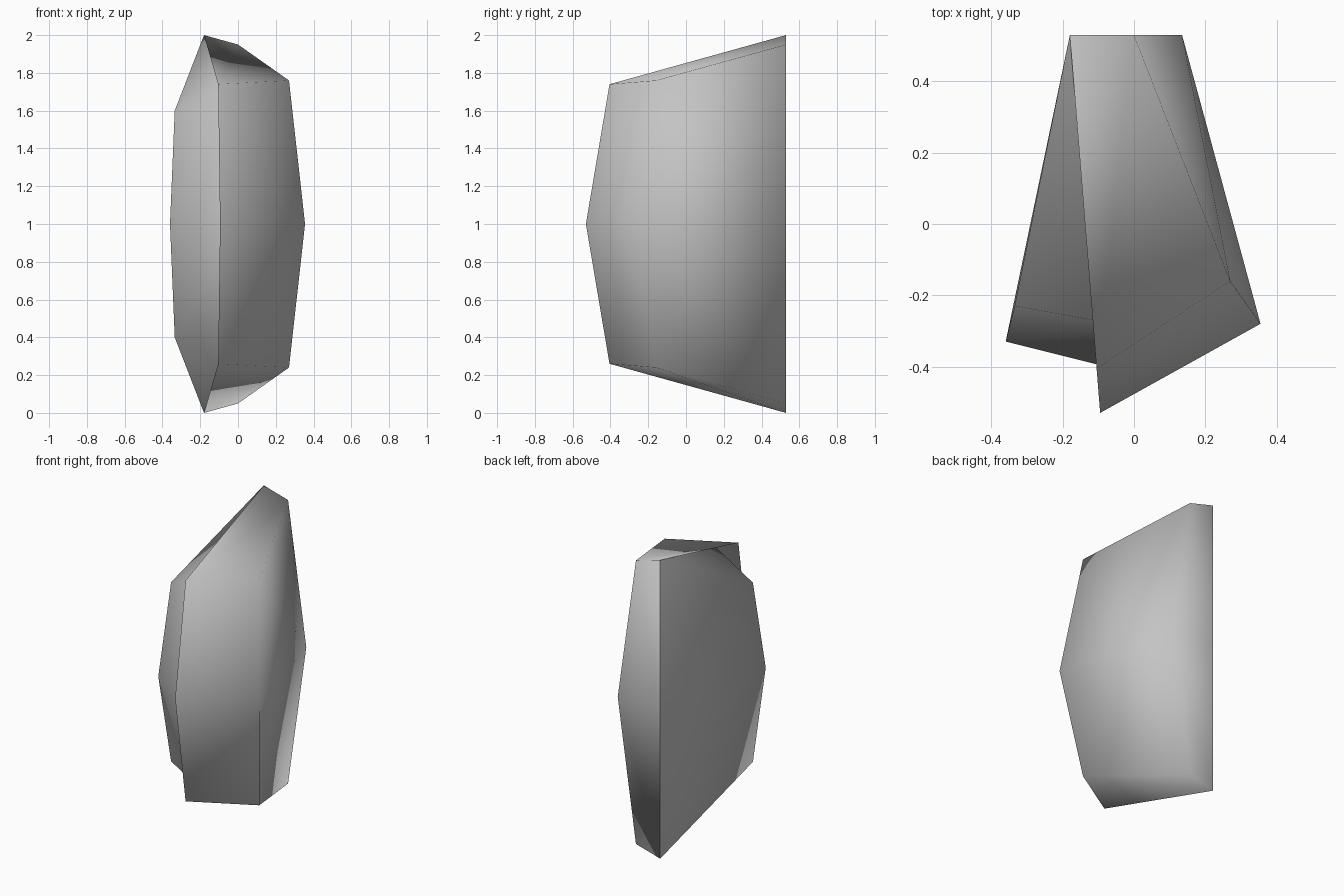
import bpy, bmesh

if "Cube" in bpy.data.objects:
    bpy.data.objects.remove(bpy.data.objects["Cube"])

grey = bpy.data.materials.new("plain grey")
grey.diffuse_color = (0.55, 0.55, 0.55, 1)
grey.use_nodes = True
grey.node_tree.nodes["Principled BSDF"].inputs["Base Color"].default_value = grey.diffuse_color


def shell(name, top, middle):
    """Open-sided shell: end caps plus side panels, mirrored about z = 1."""
    bm = bmesh.new()
    up = [bm.verts.new(p) for p in top]
    mid = [bm.verts.new((x, y, 1.0)) for x, y in middle]
    low = [bm.verts.new((x, y, 2.0 - z)) for x, y, z in top]
    for a, b in ((up, mid), (mid, low)):
        for i in range(len(a) - 1):
            bm.faces.new((a[i], b[i], b[i + 1], a[i + 1]))
    bm.faces.new(up)
    bm.faces.new(low[::-1])
    bmesh.ops.recalc_face_normals(bm, faces=bm.faces)
    for f in bm.faces:
        f.smooth = True
    me = bpy.data.meshes.new(name)
    bm.to_mesh(me)
    bm.free()
    me.materials.append(grey)
    ob = bpy.data.objects.new(name, me)
    bpy.context.collection.objects.link(ob)
    return ob


# Main faceted body: front, right and back panels with sloped ends
shell("main_shell",
      [(-0.105, -0.405, 1.74), (0.27, -0.16, 1.76), (0.0, 0.53, 1.95), (-0.18, 0.53, 2.0)],
      [(-0.095, -0.53), (0.355, -0.28), (0.135, 0.53), (-0.18, 0.53)])

# Smaller side wing: front and left panels, tucked into the open side of the body
shell("side_shell",
      [(0.0, -0.29, 1.74), (-0.335, -0.23, 1.6), (-0.18, 0.53, 2.0)],
      [(0.0, -0.42), (-0.36, -0.33), (-0.18, 0.53)])
